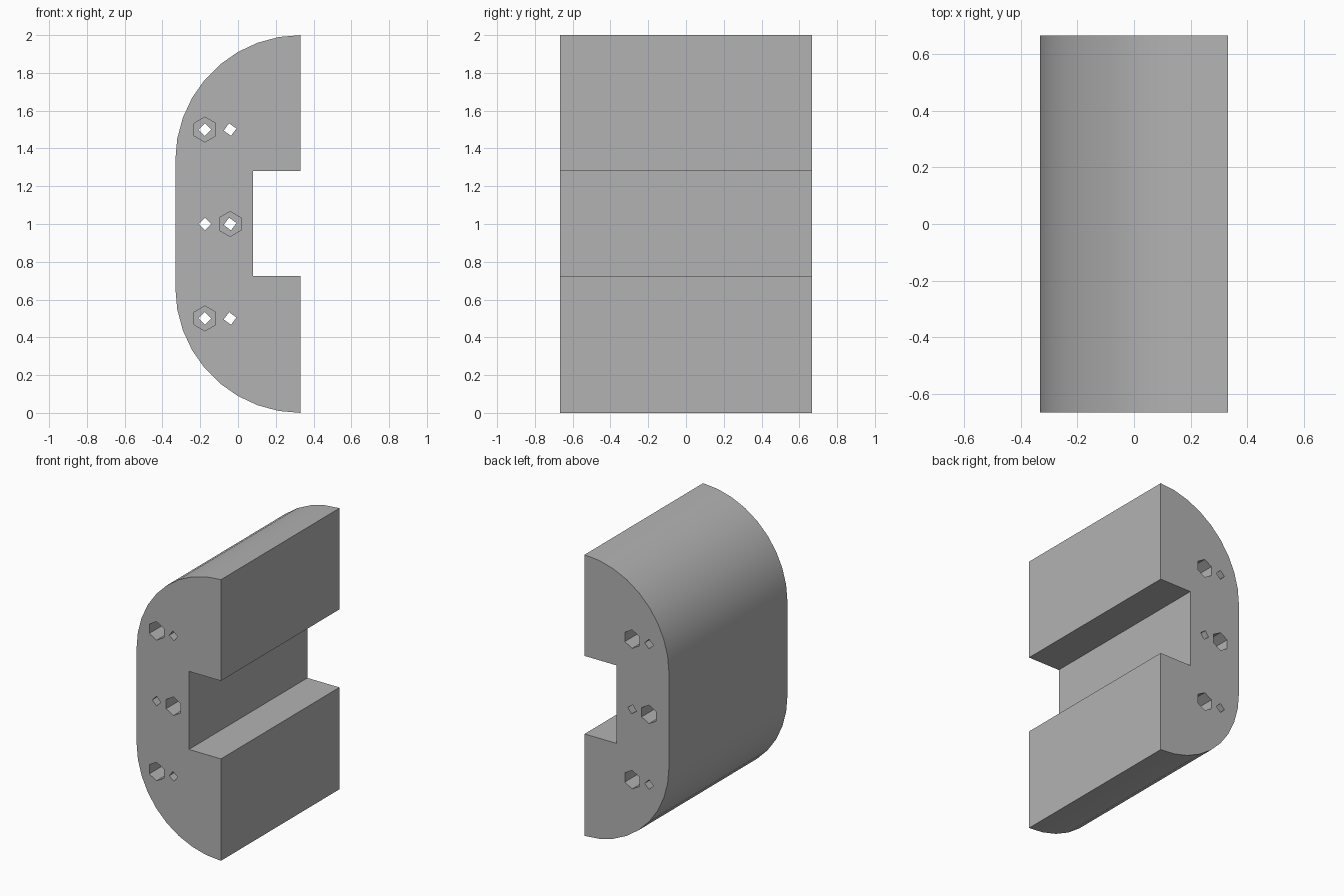
import bpy, bmesh, math
from mathutils import Matrix

cube = bpy.data.objects.get("Cube")
if cube:
    bpy.data.objects.remove(cube, do_unlink=True)

HALF_X, HALF_Y, HEIGHT = 0.332, 0.666, 2.0
RADIUS = 0.664                      # rounded corners of the D-shaped profile
SLOT_X, SLOT_LOW, SLOT_HIGH = 0.08, 0.725, 1.28
POCKET_DEPTH = 0.2

grey = bpy.data.materials.new("plain grey")
grey.use_nodes = True
grey.diffuse_color = (0.45, 0.45, 0.45, 1)
grey.node_tree.nodes["Principled BSDF"].inputs["Base Color"].default_value = grey.diffuse_color


def make_object(name, bm):
    bmesh.ops.recalc_face_normals(bm, faces=bm.faces)
    mesh = bpy.data.meshes.new(name)
    bm.to_mesh(mesh)
    bm.free()
    mesh.materials.append(grey)
    obj = bpy.data.objects.new(name, mesh)
    bpy.context.collection.objects.link(obj)
    return obj


def arc(center_z, start, end, steps=9):
    angles = [math.radians(start + (end - start) * i / steps) for i in range(steps + 1)]
    return [(HALF_X + RADIUS * math.cos(a), center_z + RADIUS * math.sin(a)) for a in angles]


def prism(bm, x, z, y0, y1, radius, sides, turn):
    """Prism along y, with its first corner at the given turn."""
    ring = [bm.verts.new((x + radius * math.cos(turn + math.tau * i / sides), y0,
                          z + radius * math.sin(turn + math.tau * i / sides)))
            for i in range(sides)]
    face = bm.faces.new(ring)
    side = bmesh.ops.extrude_face_region(bm, geom=[face])["geom"]
    bmesh.ops.translate(bm, vec=(0, y1 - y0, 0),
                        verts=[v for v in side if isinstance(v, bmesh.types.BMVert)])


# Rounded body with a rectangular slot in its flat side
profile = arc(HEIGHT - RADIUS, 90, 180) + arc(RADIUS, 180, 270)
profile += [(HALF_X, SLOT_LOW), (SLOT_X, SLOT_LOW), (SLOT_X, SLOT_HIGH), (HALF_X, SLOT_HIGH)]
bm = bmesh.new()
end_face = bm.faces.new([bm.verts.new((x, -HALF_Y, z)) for x, z in profile])
extruded = bmesh.ops.extrude_face_region(bm, geom=[end_face])["geom"]
bmesh.ops.translate(bm, vec=(0, 2 * HALF_Y, 0),
                    verts=[v for v in extruded if isinstance(v, bmesh.types.BMVert)])
body = make_object("slotted_body", bm)

# Bolt holes run right through; hexagonal nut pockets alternate between the ends
bolts, pockets = bmesh.new(), bmesh.new()
for row, z in enumerate((0.5, 1.0, 1.5)):
    for column, x in enumerate((-0.175, -0.042)):
        prism(bolts, x, z, -HALF_Y - 0.1, HALF_Y + 0.1, 0.034, 4, 0.15 * column)
        end = -1 if (row + column) % 2 == 0 else 1
        prism(pockets, x, z, end * (HALF_Y + 0.1), end * (HALF_Y - POCKET_DEPTH),
              0.066, 6, math.pi / 2)

bpy.context.view_layer.objects.active = body
for name, bm in (("nut_pocket_cutter", pockets), ("bolt_hole_cutter", bolts)):
    cutter = make_object(name, bm)
    cutter.hide_render = True
    cut = body.modifiers.new(name, "BOOLEAN")
    cut.operation, cut.solver, cut.object = "DIFFERENCE", "EXACT", cutter
    bpy.ops.object.modifier_apply(modifier=cut.name)
    bpy.data.objects.remove(cutter, do_unlink=True)

bpy.ops.object.select_all(action="DESELECT")
body.select_set(True)
bpy.ops.object.shade_smooth_by_angle(angle=math.radians(30))
